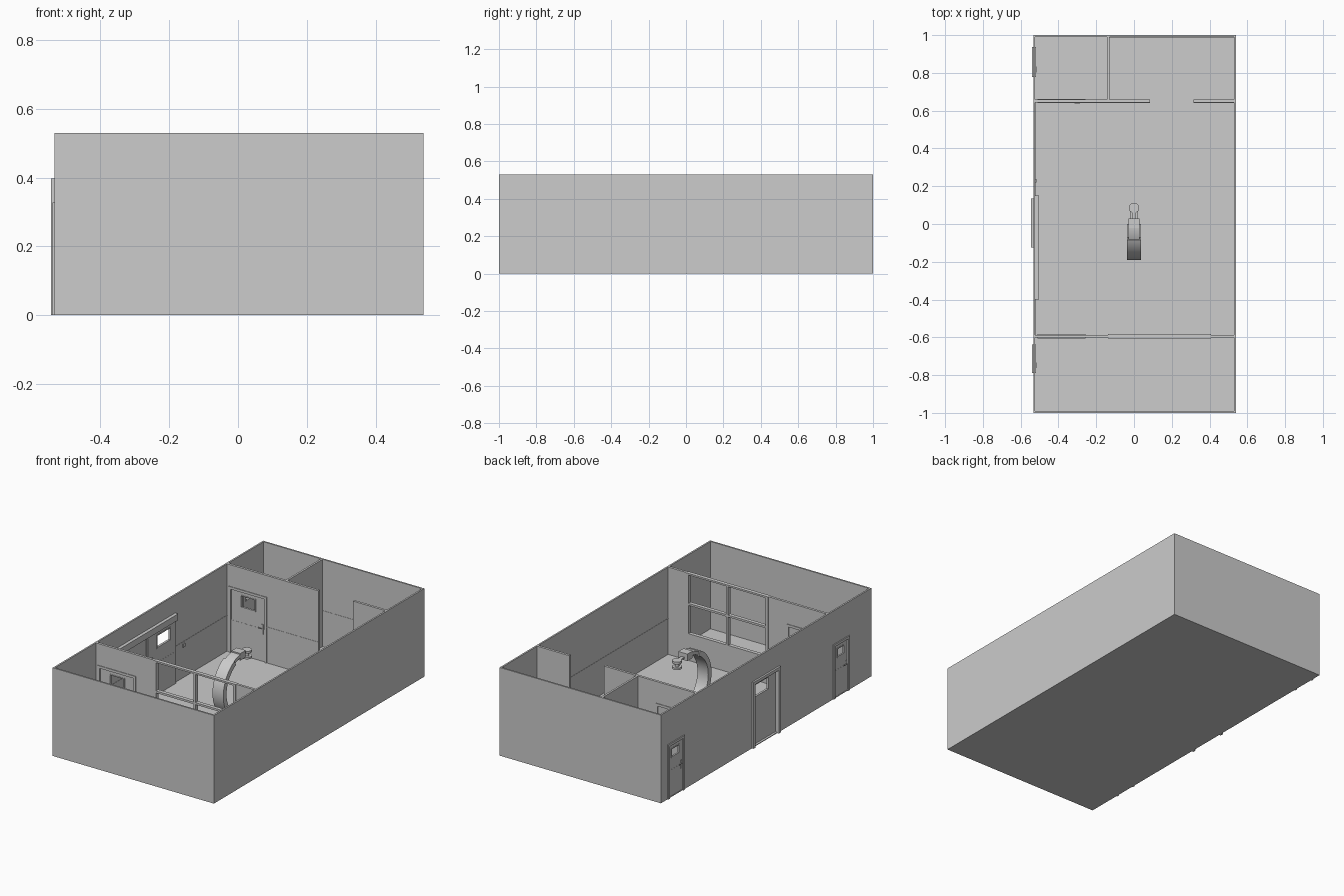
import bpy, bmesh, math
from mathutils import Vector

if "Cube" in bpy.data.objects:
    bpy.data.objects.remove(bpy.data.objects["Cube"])

grey = bpy.data.materials.new("plain_grey")
grey.diffuse_color = (0.604, 0.604, 0.604, 1)
grey.use_nodes = True
grey.node_tree.nodes["Principled BSDF"].inputs["Base Color"].default_value = grey.diffuse_color


def finish(name, bm, smooth=False):
    bmesh.ops.recalc_face_normals(bm, faces=bm.faces)
    me = bpy.data.meshes.new(name)
    bm.to_mesh(me)
    bm.free()
    ob = bpy.data.objects.new(name, me)
    bpy.context.collection.objects.link(ob)
    me.materials.append(grey)
    if smooth:
        bpy.ops.object.select_all(action='DESELECT')
        ob.select_set(True)
        bpy.context.view_layer.objects.active = ob
        bpy.ops.object.shade_smooth_by_angle(angle=math.radians(35))
    return ob


def slab(name, axis, u, v, z, holes=()):
    """Upright plate running along axis; u = length, v = thickness, holes = (u0, u1, z0, z1)."""
    us = sorted({*u, *[c for h in holes for c in h[:2]]})
    zs = sorted({*z, *[c for h in holes for c in h[2:]]})

    def place(a, b, c):
        return Vector((a, b, c)) if axis == 'x' else Vector((b, a, c))
    bm = bmesh.new()
    verts = {}
    for i in range(len(us) - 1):
        for j in range(len(zs) - 1):
            cu, cz = (us[i] + us[i + 1]) / 2, (zs[j] + zs[j + 1]) / 2
            if any(h[0] < cu < h[1] and h[2] < cz < h[3] for h in holes):
                continue
            ks = [(i, j), (i + 1, j), (i + 1, j + 1), (i, j + 1)]
            for k in ks:
                if k not in verts:
                    verts[k] = bm.verts.new(place(us[k[0]], v[0], zs[k[1]]))
            bm.faces.new([verts[k] for k in ks])
    ex = bmesh.ops.extrude_face_region(bm, geom=bm.faces[:])
    bmesh.ops.translate(bm, vec=place(0, v[1] - v[0], 0),
                        verts=[g for g in ex["geom"] if isinstance(g, bmesh.types.BMVert)])
    return finish(name, bm)


def box(name, x, y, z):
    return slab(name, 'x', x, y, z)


def disc(name, centre, r, depth):
    bm = bmesh.new()
    bmesh.ops.create_cone(bm, cap_ends=True, segments=32, radius1=r, radius2=r, depth=depth)
    bmesh.ops.translate(bm, verts=bm.verts, vec=centre)
    return finish(name, bm, True)


H = 0.53
# floor and outer shell; the left wall has three door openings
box("floor", (-0.533, 0.54), (-1, 1), (0, 0.005))
box("front_wall", (-0.533, 0.54), (-1, -0.99), (0, H))
box("back_wall", (-0.533, 0.54), (0.99, 1), (0, H))
box("right_wall", (0.53, 0.54), (-0.99, 0.99), (0, H))
slab("left_wall", 'y', (-0.99, 0.99), (-0.533, -0.523), (0, H),
     [(-0.775, -0.645, 0, 0.315), (-0.11, 0.12, 0, 0.385), (0.79, 0.925, 0, 0.315)])

# inner partitions
inner_door = (-0.50, -0.27, 0, 0.385)
window = (-0.13, 0.40, 0.16, 0.522)
slab("front_partition", 'x', (-0.523, 0.53), (-0.602, -0.587), (0, H), [inner_door, window])
slab("back_partition", 'x', (-0.523, 0.085), (0.643, 0.658), (0, H), [inner_door])
box("back_partition_end", (0.315, 0.53), (0.643, 0.658), (0, H))
box("side_room_wall", (-0.142, -0.13), (0.658, 0.99), (0, H))

# control room window frame: four panes
slab("window_frame", 'x', (-0.138, 0.408), (-0.606, -0.583), (0.152, H),
     [(a, b, c, d) for a, b in ((-0.122, 0.129), (0.141, 0.392))
      for c, d in ((0.168, 0.338), (0.35, 0.52))])


def door(name, axis, u, v, h, win, leaf, handle_u):
    """Frame around an opening, leaf with a vision hole, kick plates and handles."""
    w = 0.015
    slab(name + "_frame", axis, u, v, (0, h), [(u[0] + w, u[1] - w, 0, h - w)])
    slab(name + "_leaf", axis, (u[0] + w, u[1] - w), leaf, (0.005, h - w), [win])
    b = 0.006
    rim = (win[0] - b, win[1] + b, win[2] - b, win[3] + b)
    slab(name + "_window_rim", axis, rim[:2], (leaf[0] - 0.002, leaf[1] + 0.002), rim[2:], [win])
    slab(name + "_kick_plate", axis, (u[0] + w, u[1] - w), (leaf[0] - 0.001, leaf[1] + 0.001),
         (0.006, h * 0.5))
    slab(name + "_handle_plate", axis, (handle_u - 0.005, handle_u + 0.005),
         (leaf[0] - 0.003, leaf[1] + 0.003), (h * 0.42, h * 0.57))
    mid = handle_u + (0.012 if handle_u < sum(u) / 2 else -0.012)
    for s, f in (("a", leaf[0] - 0.008), ("b", leaf[1] + 0.005)):
        slab(name + "_lever_" + s, axis, (mid - 0.015, mid + 0.015), (f, f + 0.003),
             (h * 0.5, h * 0.5 + 0.006))


# doors inside the building
for nm, y in (("front_inner_door", -0.5945), ("back_inner_door", 0.6505)):
    door(nm, 'x', (-0.512, -0.258), (y - 0.011, y + 0.011), 0.40,
         (-0.43, -0.34, 0.295, 0.36), (y - 0.004, y + 0.004), -0.288)
# narrow outside doors
for nm, a, b in (("back_outer_door", 0.778, 0.938), ("front_outer_door", -0.788, -0.637)):
    door(nm, 'y', (a, b), (-0.539, -0.518), 0.328,
         (a + 0.05, b - 0.045, 0.24, 0.285), (-0.531, -0.525), a + 0.028)

# main sliding door with overhead track
slab("main_door_frame", 'y', (-0.125, 0.135), (-0.544, -0.521), (0, 0.398),
     [(-0.105, 0.115, 0, 0.38)])
hole = (-0.035, 0.085, 0.29, 0.36)
slab("sliding_door_leaf", 'y', (-0.122, 0.14), (-0.521, -0.512), (0.006, 0.395), [hole])
slab("sliding_door_window_rim", 'y', (-0.042, 0.092), (-0.523, -0.51), (0.283, 0.367), [hole])
slab("sliding_door_kick_plate", 'y', (-0.105, 0.122), (-0.512, -0.511), (0.02, 0.2))
slab("sliding_door_pull", 'y', (-0.1, -0.09), (-0.512, -0.504), (0.15, 0.25))
box("sliding_door_track", (-0.523, -0.503), (-0.40, 0.15), (0.385, 0.423))
box("door_button", (-0.523, -0.517), (0.22, 0.238), (0.19, 0.21))

# thin seam line round the main room at dado height
d = (0.219, 0.222)
t = 0.0015
box("dado_left_front", (-0.523, -0.523 + t), (-0.587, -0.13), d)
box("dado_left_back", (-0.523, -0.523 + t), (0.14, 0.643), d)
box("dado_right", (0.53 - t, 0.53), (-0.587, 0.643), d)
box("dado_back", (-0.258, 0.085), (0.643 - t, 0.643), d)
box("dado_back_end", (0.315, 0.53), (0.643 - t, 0.643), d)
box("dado_back_room", (-0.13, 0.53), (0.99 - t, 0.99), d)


def c_arc(name, r0, r1, half, a0, a1, n=32):
    """Curved beam in the YZ plane around the middle of the scanner."""
    bm = bmesh.new()
    rings = []
    for i in range(n + 1):
        a = math.radians(a0 + (a1 - a0) * i / n)
        rings.append([bm.verts.new((x, r * math.cos(a), 0.2 + r * math.sin(a)))
                      for x, r in ((-half, r0), (half, r0), (half, r1), (-half, r1))])
    for p, q in zip(rings, rings[1:]):
        for k in range(4):
            bm.faces.new((p[k], p[(k + 1) % 4], q[(k + 1) % 4], q[k]))
    bm.faces.new(rings[0])
    bm.faces.new(rings[-1])
    return finish(name, bm, True)


# scanner: C-shaped arm, carriage, detector head and lower source
c_arc("scanner_arm", 0.166, 0.186, 0.03, 88, 272)
c_arc("scanner_arm_carriage", 0.160, 0.191, 0.036, 116, 244)
box("scanner_base", (-0.036, 0.036), (-0.15, 0.0), (0.005, 0.03))
box("scanner_head_block", (-0.03, 0.03), (-0.02, 0.03), (0.35, 0.392))
box("scanner_head_bar", (-0.01, 0.01), (0.03, 0.09), (0.36, 0.368))
disc("detector_upper_disc", (0, 0.085, 0.362), 0.027, 0.014)
disc("detector_neck", (0, 0.085, 0.343), 0.012, 0.03)
disc("detector_lower_disc", (0, 0.085, 0.327), 0.027, 0.012)
box("source_bar", (-0.02, 0.02), (-0.02, 0.085), (0.012, 0.03))
disc("source_disc", (0, 0.085, 0.035), 0.025, 0.04)
